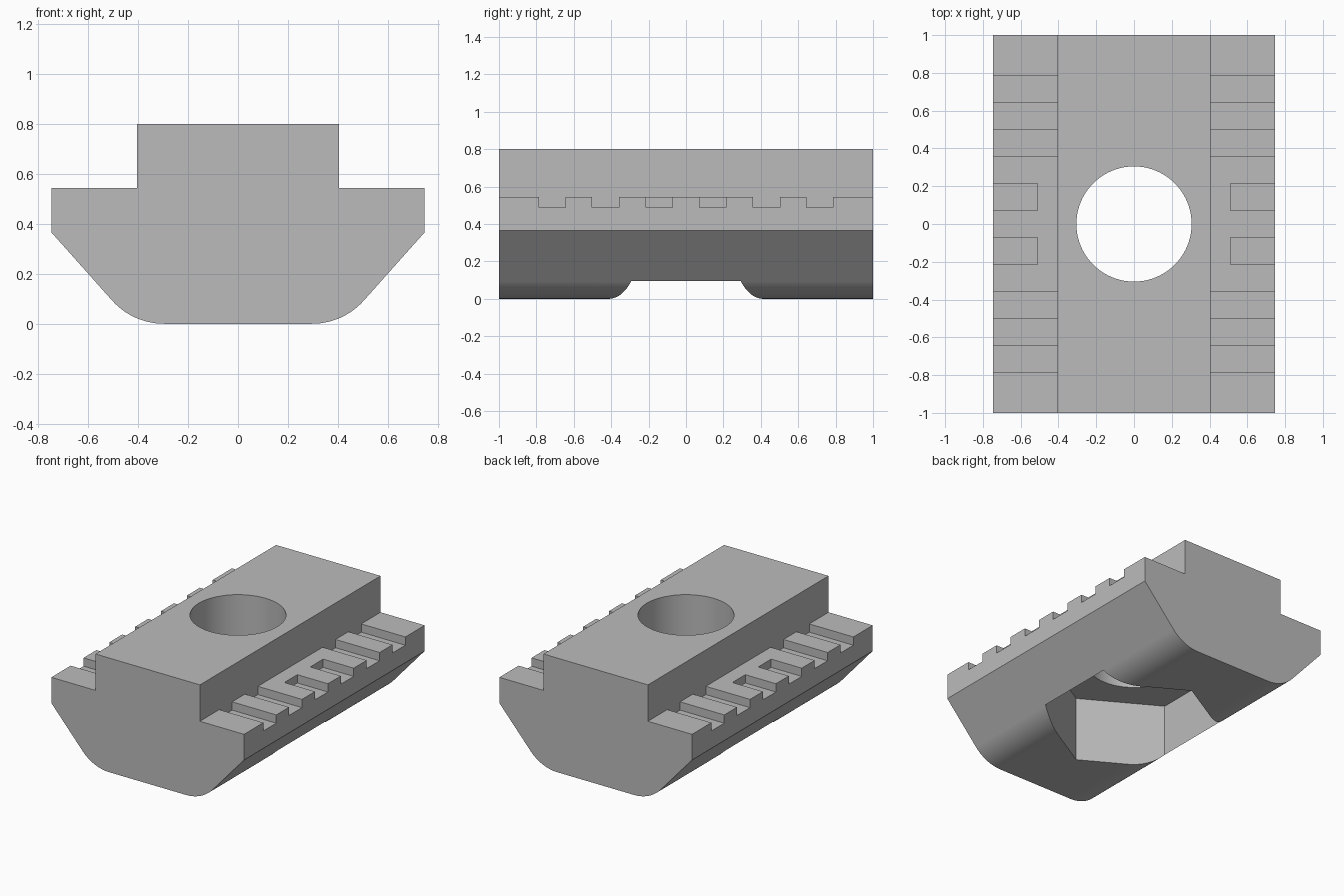
import bpy, bmesh
from math import radians, tan, sin, cos, pi
from mathutils import Vector, Matrix

if "Cube" in bpy.data.objects:
    bpy.data.objects.remove(bpy.data.objects["Cube"], do_unlink=True)

# Overall sizes
HALF_W, SHELF_Z, EDGE_Z = 0.747, 0.545, 0.365
RAIL_W, TOP_Z = 0.405, 0.8
SLOPE = radians(48.3)
TANGENT = 0.125
HEX_R, HEX_TOP = 0.585, 0.46
HOLE_R = 0.305

steel = bpy.data.materials.new("grey_steel")
steel.use_nodes = True
colour = (0.5, 0.5, 0.5, 1)
steel.diffuse_color = colour
steel.node_tree.nodes["Principled BSDF"].inputs["Base Color"].default_value = colour


def make_object(name, bm):
    bmesh.ops.recalc_face_normals(bm, faces=bm.faces)
    mesh = bpy.data.meshes.new(name)
    bm.to_mesh(mesh)
    bm.free()
    mesh.materials.append(steel)
    obj = bpy.data.objects.new(name, mesh)
    bpy.context.collection.objects.link(obj)
    return obj


def prism(name, radius, sides, z0, z1, turn=0):
    bm = bmesh.new()
    bmesh.ops.create_cone(bm, cap_ends=True, segments=sides, radius1=radius,
                          radius2=radius, depth=z1 - z0)
    bm.transform(Matrix.Translation((0, 0, (z0 + z1) / 2)) @ Matrix.Rotation(turn, 4, "Z"))
    return make_object(name, bm)


def add_box(bm, lo, hi):
    lo, hi = Vector(lo), Vector(hi)
    size = hi - lo
    bmesh.ops.create_cube(bm, size=1, matrix=Matrix.Translation((lo + hi) / 2)
                          @ Matrix.Diagonal((*size, 1)))


# Body cross-section: rail, shelf, sloping flank, rounded lower edge
corner_x = HALF_W - EDGE_Z / tan(SLOPE)
radius = TANGENT / tan(SLOPE / 2)
half = [(RAIL_W, TOP_Z), (RAIL_W, SHELF_Z), (HALF_W, SHELF_Z), (HALF_W, EDGE_Z)]
steps = 14
for i in range(steps + 1):
    a = SLOPE * (1 - i / steps)
    half.append((corner_x - TANGENT + radius * sin(a), radius * (1 - cos(a))))
outline = half + [(-x, z) for x, z in reversed(half)]

bm = bmesh.new()
face = bm.faces.new([bm.verts.new((x, -1, z)) for x, z in outline])
swept = bmesh.ops.extrude_face_region(bm, geom=[face])["geom"]
bmesh.ops.translate(bm, vec=(0, 2, 0),
                    verts=[g for g in swept if isinstance(g, bmesh.types.BMVert)])
body = make_object("slot_nut_body", bm)

# Grip notches across both shelves; the middle ones are shorter
bm = bmesh.new()
for side in (-1, 1):
    for end in (-1, 1):
        for y, inner in ((0.143, 0.51), (0.43, RAIL_W), (0.715, RAIL_W)):
            xs = sorted((side * inner, side * 0.85))
            add_box(bm, (xs[0], end * y - 0.0715, 0.487), (xs[1], end * y + 0.0715, 0.6))
notches = make_object("notch_cutter", bm)

# Hexagonal pocket below and round hole through the rail
pocket = prism("hex_pocket_cutter", HEX_R, 6, -0.2, HEX_TOP, pi / 2)
# Put one pair of corners on the long axis
if max(v.co.y for v in pocket.data.vertices) < HEX_R - 0.01:
    pocket.data.transform(Matrix.Rotation(pi / 6, 4, "Z"))
hole = prism("hole_cutter", HOLE_R, 96, 0.2, 1)

bpy.ops.object.select_all(action="DESELECT")
body.select_set(True)
bpy.context.view_layer.objects.active = body
for cutter in (notches, pocket, hole):
    cutter.hide_render = True
    cut = body.modifiers.new(cutter.name, "BOOLEAN")
    cut.operation = "DIFFERENCE"
    cut.solver = "EXACT"
    cut.object = cutter
    bpy.ops.object.modifier_apply(modifier=cut.name)
    bpy.data.objects.remove(cutter, do_unlink=True)

# Smooth the rounded edges and hole, keeping flat faces flat
bpy.ops.object.shade_smooth_by_angle(angle=radians(30))
weighted = body.modifiers.new("weighted_normals", "WEIGHTED_NORMAL")
weighted.keep_sharp = True
